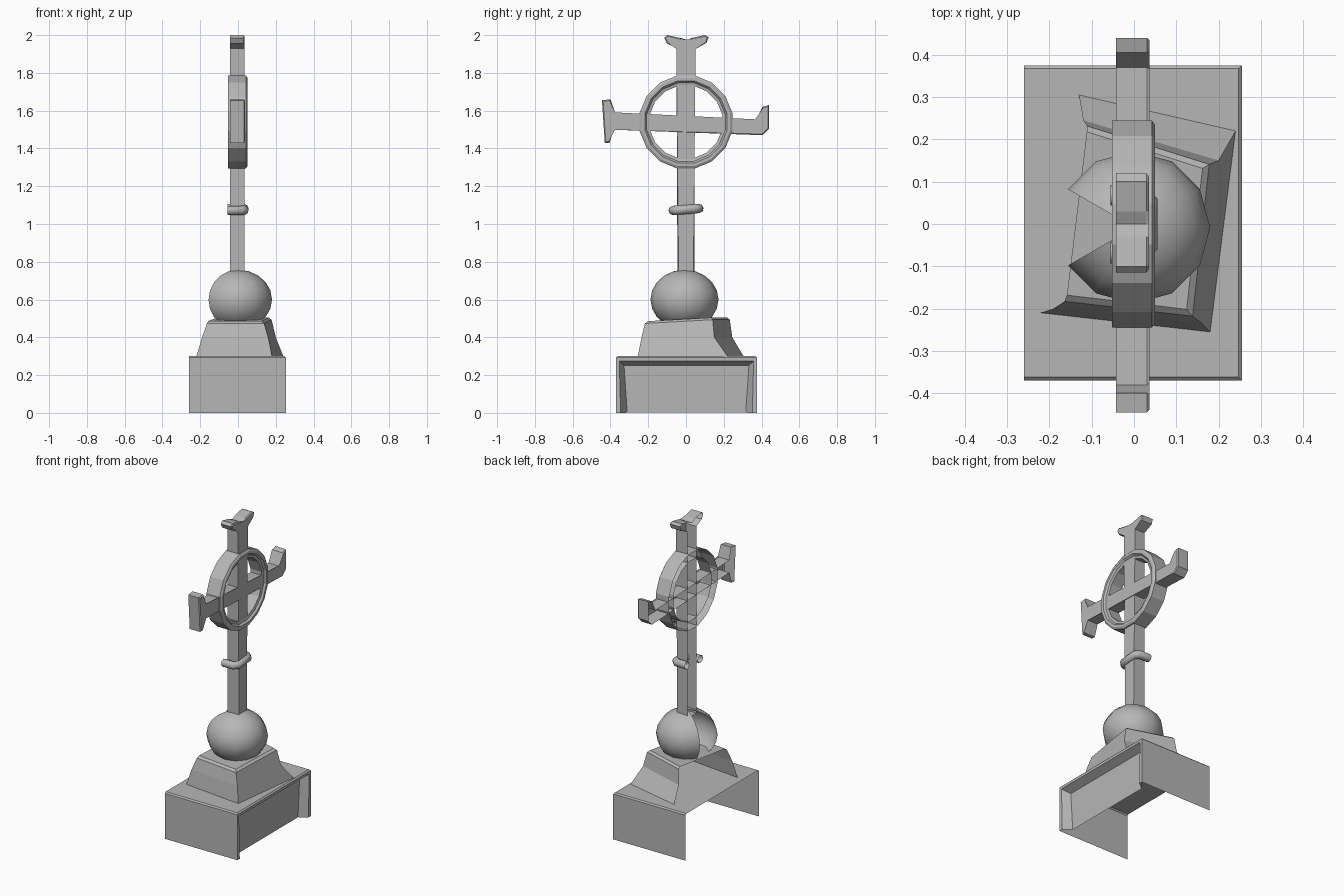
import bpy, bmesh
from math import cos, sin, pi, radians

cube = bpy.data.objects.get("Cube")
if cube:
    bpy.data.objects.remove(cube, do_unlink=True)

stone = bpy.data.materials.new("grey_stone")
stone.use_nodes = True
GREY = (0.47, 0.47, 0.47, 1)
stone.diffuse_color = GREY
stone.node_tree.nodes["Principled BSDF"].inputs["Base Color"].default_value = GREY


def finish(name, bm, smooth=False):
    bmesh.ops.recalc_face_normals(bm, faces=bm.faces)
    mesh = bpy.data.meshes.new(name)
    bm.to_mesh(mesh)
    bm.free()
    mesh.materials.append(stone)
    obj = bpy.data.objects.new(name, mesh)
    bpy.context.collection.objects.link(obj)
    for p in mesh.polygons:
        p.use_smooth = smooth
    return obj


def loft(bm, rows, closed=False):
    """Skin rows of vertices with quads."""
    for a, b in zip(rows, rows[1:]):
        n = len(a)
        for i in range(n if closed else n - 1):
            j = (i + 1) % n
            bm.faces.new((a[i], a[j], b[j], b[i]))


def open_backed(name, outline, x0, x1, bevel=0.006):
    """Extrude a (y, z) outline from x0 to a face at x1, leaving x0 open."""
    bm = bmesh.new()
    rows = [[bm.verts.new((x, y, z)) for y, z in outline] for x in (x0, x1)]
    loft(bm, rows, closed=True)
    face = bm.faces.new(rows[1])
    bmesh.ops.bevel(bm, geom=list(face.edges), offset=bevel, segments=1, affect='EDGES')
    return finish(name, bm)


# Base: three walls and a top, open behind and below, with a recessed panel
bm = bmesh.new()
plan = [(-0.26, -0.37), (0.255, -0.37), (0.255, 0.375), (-0.26, 0.375)]
rows = [[bm.verts.new((x, y, z)) for x, y in plan] for z in (0, 0.3)]
loft(bm, rows)
top = bm.faces.new(rows[1])
rim = [e for e in top.edges if len(e.link_faces) == 2]
bmesh.ops.bevel(bm, geom=rim, offset=0.008, segments=1, affect='EDGES')
bm.normal_update()
panel = max(bm.faces, key=lambda f: f.calc_center_median().x - 0.01 / f.calc_area())
bmesh.ops.inset_region(bm, faces=[panel], thickness=0.024)
bmesh.ops.inset_region(bm, faces=[panel], thickness=0.035)
for v in panel.verts:
    v.co.x -= 0.05
finish("base", bm)

# Plinth: crooked tapering block, open behind
bm = bmesh.new()
tiers = [
    (0.3, 0.3, [(-0.22, -0.21), (0.18, -0.255), (0.24, 0.22), (-0.13, 0.305)]),
    (0.4, 0.4, [(-0.19, -0.2), (0.16, -0.235), (0.2, 0.15), (-0.12, 0.245)]),
    (0.485, 0.505, [(-0.16, -0.18), (0.135, -0.215), (0.175, 0.14), (-0.11, 0.23)]),
]
rows = [[bm.verts.new((x, y, z0 if y < 0 else z1)) for x, y in pts] for z0, z1, pts in tiers]
loft(bm, rows)
top = bm.faces.new(rows[-1])
rim = [e for e in top.edges if len(e.link_faces) == 2]
bmesh.ops.bevel(bm, geom=rim, offset=0.012, segments=1, affect='EDGES')
finish("plinth", bm)

# Ball: flattened shell with one wedge missing behind
bm = bmesh.new()
rows = []
for i in range(11):
    t = -pi / 2 + pi * (i + 0.05) / 10.1
    rows.append([bm.verts.new((0.18 * cos(t) * cos(radians(a)),
                               -0.008 + 0.18 * cos(t) * sin(radians(a)),
                               0.6 + 0.158 * sin(t))) for a in range(-150, 151, 30)])
loft(bm, rows)
finish("ball", bm, smooth=True)

# Post with a notched, flared head
post = [(-0.045, 0.73), (0.045, 0.73), (0.045, 1.93), (0.11, 1.96), (0.12, 1.99),
        (0.1, 2.0), (0.03, 1.985), (0.0, 1.97), (-0.03, 1.985), (-0.1, 2.0),
        (-0.115, 1.985), (-0.1, 1.955), (-0.045, 1.93)]
open_backed("post", post, -0.042, 0.035)

# Tilted crossbar: T-shaped end at the front, hooked end at the back
bar = [(-0.43, 1.43), (-0.405, 1.43), (-0.38, 1.505), (0.405, 1.47), (0.44, 1.505),
       (0.44, 1.63), (0.405, 1.62), (0.37, 1.548), (-0.38, 1.585), (-0.4, 1.66),
       (-0.445, 1.655)]
open_backed("crossbar", bar, -0.042, 0.037)

# Ring: moulded channel with its open side behind
bm = bmesh.new()
profile = [(0.25, -0.052), (0.25, 0.042), (0.238, 0.05), (0.222, 0.05),
           (0.212, 0.038), (0.196, 0.034), (0.196, -0.045)]
rows = []
for r, x in profile:
    rows.append([bm.verts.new((x, r * cos(a), 1.54 + r * sin(a)))
                 for a in (2 * pi * (k + 0.5) / 16 for k in range(16))])
loft(bm, rows, closed=True)
finish("ring", bm)

# Collar: rounded bar wrapped around three sides of the post
curve = bpy.data.curves.new("collar", 'CURVE')
curve.dimensions = '3D'
curve.bevel_depth = 0.025
curve.bevel_resolution = 2
path = [(-0.055, 0.068), (0.015, 0.068), (0.033, 0.05)]
path = [(x, -y) for x, y in path] + path[::-1]
spline = curve.splines.new('POLY')
spline.points.add(len(path) - 1)
for p, (x, y) in zip(spline.points, path):
    p.co = (x, y, 1.077 + 0.08 * y, 1)
curve.materials.append(stone)
collar = bpy.data.objects.new("collar", curve)
bpy.context.collection.objects.link(collar)
bpy.ops.object.select_all(action='DESELECT')
collar.select_set(True)
bpy.context.view_layer.objects.active = collar
bpy.ops.object.convert(target='MESH')
bpy.ops.object.shade_smooth_by_angle(angle=radians(50))
